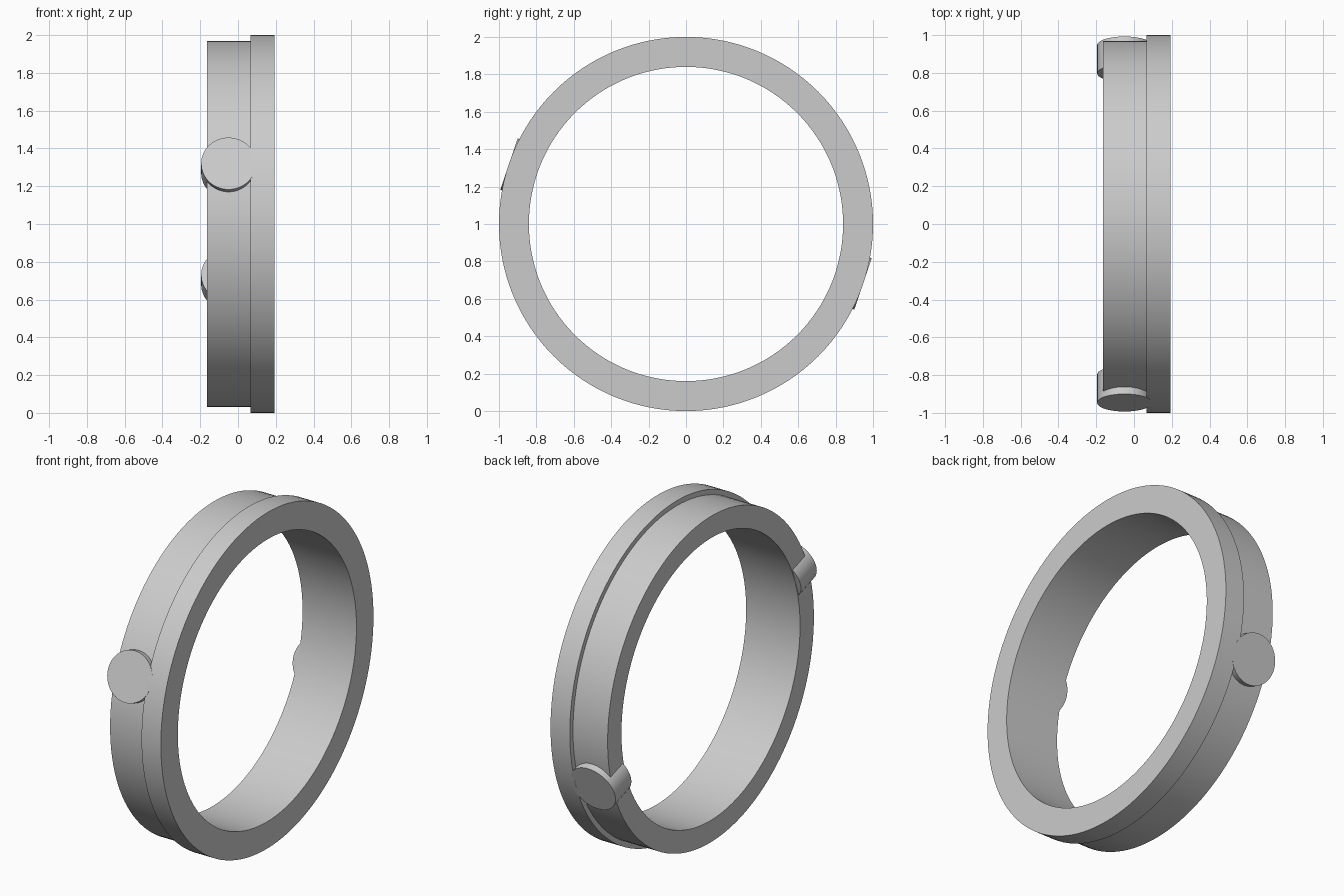
import bpy
import bmesh
from math import pi, radians, cos, sin
from mathutils import Matrix, Vector

cube = bpy.data.objects.get("Cube")
if cube:
    bpy.data.objects.remove(cube, do_unlink=True)

grey = bpy.data.materials.new("plain grey")
grey.use_nodes = True
color = (0.6, 0.6, 0.6, 1)
grey.diffuse_color = color
grey.node_tree.nodes["Principled BSDF"].inputs["Base Color"].default_value = color

CENTRE = Vector((0, 0, 1))


def finish(name, bm):
    """Turn a bmesh into a smooth-shaded object with sharp edges kept."""
    bmesh.ops.recalc_face_normals(bm, faces=bm.faces)
    mesh = bpy.data.meshes.new(name)
    bm.to_mesh(mesh)
    bm.free()
    mesh.materials.append(grey)
    obj = bpy.data.objects.new(name, mesh)
    bpy.context.collection.objects.link(obj)
    bpy.ops.object.select_all(action="DESELECT")
    obj.select_set(True)
    bpy.context.view_layer.objects.active = obj
    bpy.ops.object.shade_smooth_by_angle(angle=radians(30))


# Stepped ring: one closed section (x, radius) turned about the x axis
section = [(-0.163, 0.84), (-0.163, 0.97), (0.065, 0.97),
           (0.065, 1.0), (0.192, 1.0), (0.192, 0.84)]
bm = bmesh.new()
verts = [bm.verts.new(CENTRE + Vector((x, 0, r))) for x, r in section]
edges = [bm.edges.new((verts[i - 1], verts[i])) for i in range(len(verts))]
bmesh.ops.spin(bm, geom=verts + edges, cent=CENTRE, axis=(1, 0, 0),
               angle=2 * pi, steps=128, use_merge=True)
bmesh.ops.remove_doubles(bm, verts=bm.verts, dist=0.0001)
finish("stepped_ring", bm)

# Round pins set radially through the ring wall on opposite sides
INNER, OUTER = 0.842, 0.999
for name, angle in (("front_pin", 18.7), ("back_pin", 198.7)):
    a = radians(angle)
    outward = Vector((0, -cos(a), sin(a)))
    place = Matrix.Translation(CENTRE + outward * (INNER + OUTER) / 2 + Vector((-0.05, 0, 0)))
    turn = outward.to_track_quat("Z", "X").to_matrix().to_4x4()
    bm = bmesh.new()
    bmesh.ops.create_cone(bm, cap_ends=True, segments=64, radius1=0.145,
                          radius2=0.145, depth=OUTER - INNER, matrix=place @ turn)
    finish(name, bm)
